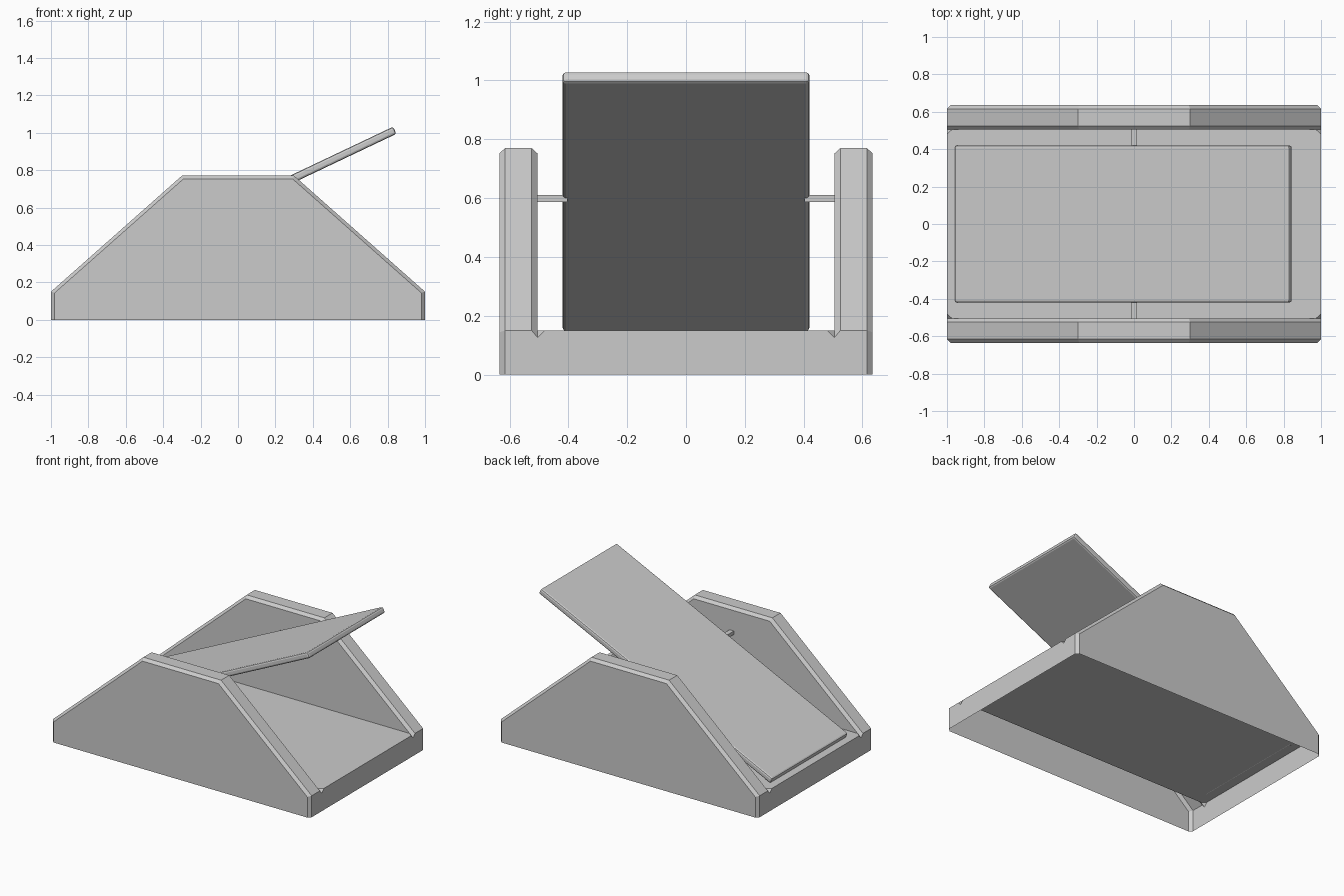
import bpy, bmesh
from math import radians

if "Cube" in bpy.data.objects:
    bpy.data.objects.remove(bpy.data.objects["Cube"])


def shell():
    """Open-bottomed base with hollow chamfered side walls; half built, then mirrored in y."""
    bm = bmesh.new()

    def face(*pts):
        bm.faces.new([bm.verts.new(p) for p in pts])

    # Wall profiles (x, z): full outline and chamfer inset
    full = [(1, 0), (1, .15), (.3, .77)]
    inset = [(.98, 0), (.98, .144), (.293, .752)]
    y_out, y_full, y_in, y_inner = .635, .615, .525, .505

    # Outer and inner wall faces, flat top
    both = [(x, z) for x, z in inset] + [(-x, z) for x, z in reversed(inset)]
    face(*[(x, y_out, z) for x, z in both])
    face(*[(x, y_inner, z) for x, z in [(.973, .15), (.293, .752), (-.293, .752), (-.973, .15)]])
    face((.3, y_full, .77), (.3, y_in, .77), (-.3, y_in, .77), (-.3, y_full, .77))
    face((.293, y_out, .752), (.3, y_full, .77), (-.3, y_full, .77), (-.293, y_out, .752))
    face((.293, y_inner, .752), (.3, y_in, .77), (-.3, y_in, .77), (-.293, y_inner, .752))

    for s in (1, -1):
        # Outer chamfers, slope top, inner chamfer
        for i in range(2):
            (a, b), (c, d) = full[i:i + 2]
            (e, f), (g, h) = inset[i:i + 2]
            face((s * a, y_full, b), (s * c, y_full, d), (s * g, y_out, h), (s * e, y_out, f))
        face((s, y_full, .15), (s, y_in, .15), (s * .3, y_in, .77), (s * .3, y_full, .77))
        face((s, y_in, .15), (s * .3, y_in, .77), (s * .293, y_inner, .752),
             (s * .973, y_inner, .15), (s, y_inner, .126))
        # End face with the small notch
        face((s, 0, 0), (s, y_full, 0), (s, y_full, .15), (s, y_in, .15),
             (s, y_inner, .126), (s, .48, .15), (s, 0, .15))
        face((s, .48, .15), (s, y_inner, .126), (s * .973, y_inner, .15))
    # Deck
    face((1, 0, .15), (1, .48, .15), (.973, y_inner, .15),
         (-.973, y_inner, .15), (-1, .48, .15), (-1, 0, .15))

    # Mirror to the front half and weld
    dup = bmesh.ops.duplicate(bm, geom=bm.verts[:] + bm.edges[:] + bm.faces[:])["geom"]
    bmesh.ops.scale(bm, vec=(1, -1, 1), verts=[v for v in dup if isinstance(v, bmesh.types.BMVert)])
    bmesh.ops.remove_doubles(bm, verts=bm.verts, dist=1e-4)
    bmesh.ops.dissolve_limit(bm, angle_limit=radians(1), verts=bm.verts, edges=bm.edges)
    bmesh.ops.recalc_face_normals(bm, faces=bm.faces)
    # An open shell: make sure the deck faces up
    bm.faces.ensure_lookup_table()
    deck = min(bm.faces, key=lambda f: (f.calc_center_median().xy.length, -f.calc_area()))
    if deck.normal.z < 0:
        bmesh.ops.reverse_faces(bm, faces=bm.faces)
    mesh = bpy.data.meshes.new("base_with_side_walls")
    bm.to_mesh(mesh)
    bm.free()
    bpy.context.collection.objects.link(bpy.data.objects.new("base_with_side_walls", mesh))


def box(name, loc, size, tilt=0, bevel=0):
    bpy.ops.mesh.primitive_cube_add(size=1, location=loc, rotation=(0, tilt, 0))
    ob = bpy.context.object
    ob.name = name
    ob.scale = size
    bpy.ops.object.transform_apply(location=False, rotation=False, scale=True)
    if bevel:
        m = ob.modifiers.new("Bevel", 'BEVEL')
        m.width, m.segments = bevel, 2
    return ob


shell()
# Tilting board
box("tilting_board", (-.057, 0, .588), (1.982, .84, .042), -radians(25.4), .012)
# Axle stubs between board and walls
for side, y in (("front", -.455), ("back", .455)):
    box(side + "_axle", (0, y, .598), (.034, .105, .024))
